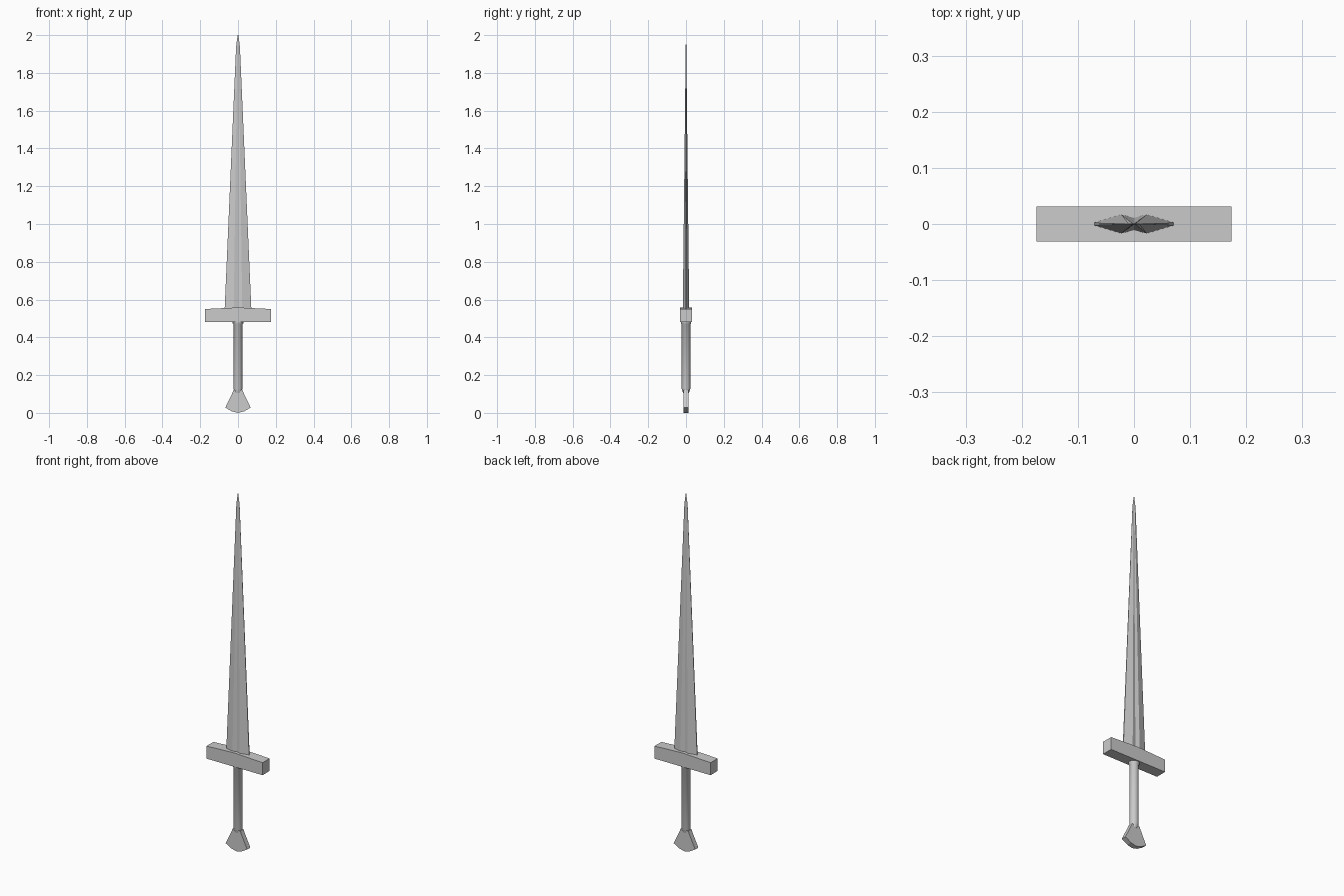
import bpy, bmesh
from math import cos, sin, pi

if "Cube" in bpy.data.objects:
    bpy.data.objects.remove(bpy.data.objects["Cube"])


def make_object(name, bm, smooth=False):
    bmesh.ops.recalc_face_normals(bm, faces=bm.faces)
    mesh = bpy.data.meshes.new(name)
    bm.to_mesh(mesh)
    bm.free()
    for p in mesh.polygons:
        p.use_smooth = smooth and len(p.vertices) == 4
    obj = bpy.data.objects.new(name, mesh)
    bpy.context.collection.objects.link(obj)
    return obj


def loft(name, sections, smooth=False):
    """Skin a list of equal-length point rings and cap both ends."""
    bm = bmesh.new()
    rings = [[bm.verts.new(p) for p in ring] for ring in sections]
    n = len(rings[0])
    for a, b in zip(rings, rings[1:]):
        for i in range(n):
            j = (i + 1) % n
            bm.faces.new((a[i], a[j], b[j], b[i]))
    bm.faces.new(rings[0][::-1])
    bm.faces.new(rings[-1])
    return make_object(name, bm, smooth)


def blade_ring(z, half_width, depth):
    # Thin flat edges, two ridges and a shallow central groove on each face
    half = [(1, -0.15), (1, 0.15), (0.32, 1), (0, 0.65), (-0.32, 1)]
    outline = half + [(-x, -y) for x, y in half]
    return [(x * half_width, y * depth, z) for x, y in outline]


def round_ring(z, rx, ry, sides=12):
    return [(rx * cos(2 * pi * i / sides), ry * sin(2 * pi * i / sides), z)
            for i in range(sides)]


# Blade: long straight taper with a short point
loft("blade", [blade_ring(0.54, 0.071, 0.017),
               blade_ring(1.94, 0.010, 0.0015),
               blade_ring(2.0, 0.002, 0.0004)])

# Crossguard: rectangular bar with a slightly raised middle on top
profile = [(-0.174, 0.48), (0.174, 0.48), (0.174, 0.55),
           (0.09, 0.554), (0, 0.558), (-0.09, 0.554), (-0.174, 0.55)]
loft("crossguard", [[(x, y, z) for x, z in profile] for y in (-0.031, 0.031)])

# Grip: rounded column with a narrow lower end and a collar under the guard
grip = [(0.105, 0.021, 0.015), (0.13, 0.023, 0.024),
        (0.468, 0.023, 0.024), (0.473, 0.028, 0.027), (0.485, 0.028, 0.027)]
loft("grip", [round_ring(*g) for g in grip], smooth=True)

# Pommel: flat flared plate with a curved bottom
right_side = [(0.024, 0.12), (0.030, 0.105), (0.067, 0.028), (0.032, 0.008)]
outline = right_side + [(0, 0)] + [(-x, z) for x, z in reversed(right_side)]
loft("pommel", [[(x, y, z) for x, z in outline] for y in (-0.014, 0.014)])
